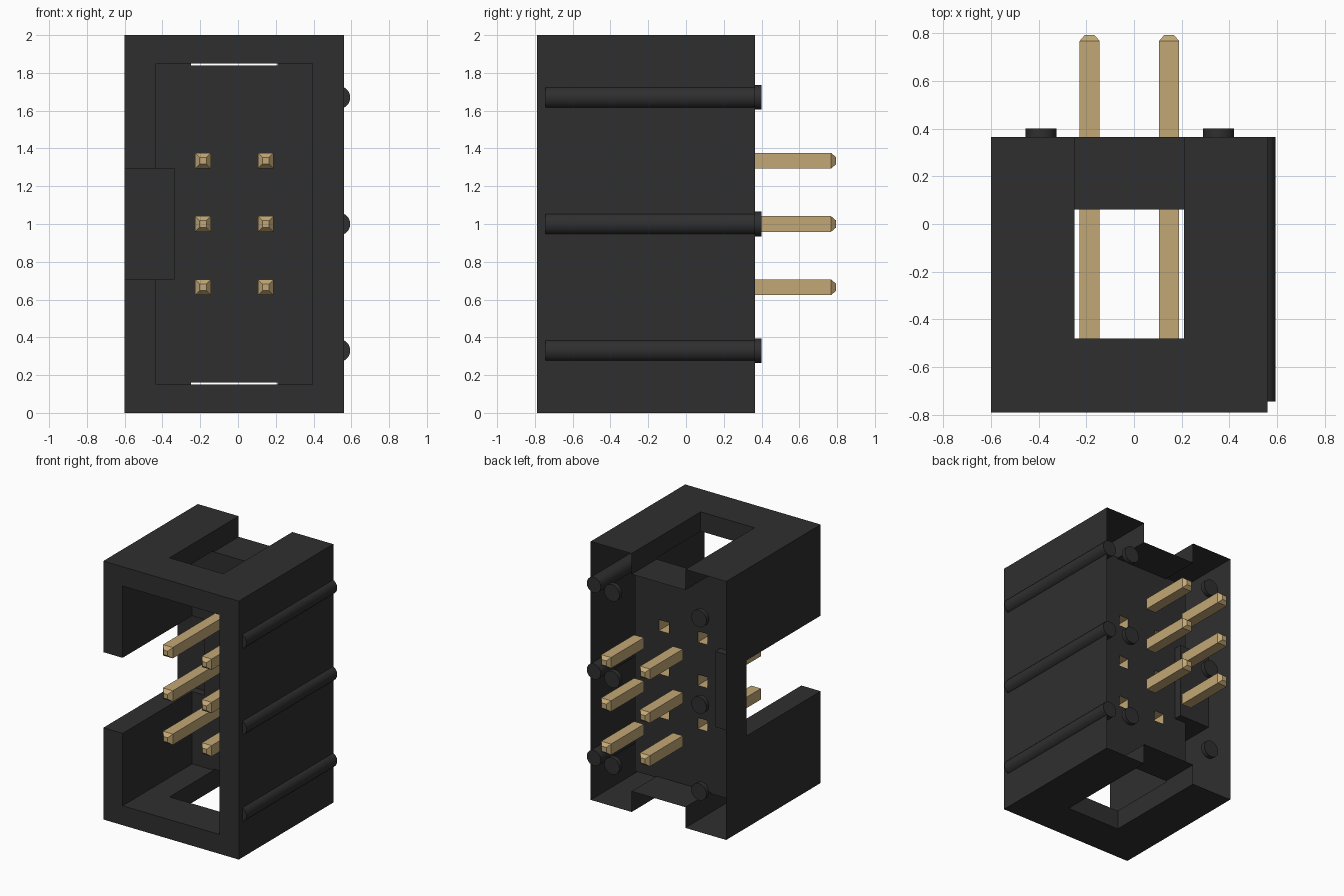
import bpy, bmesh, math
from mathutils import Matrix, Vector

if "Cube" in bpy.data.objects:
    bpy.data.objects.remove(bpy.data.objects["Cube"])


def material(name, rgb):
    m = bpy.data.materials.new(name)
    m.use_nodes = True
    m.diffuse_color = (*rgb, 1)
    bsdf = next(n for n in m.node_tree.nodes if n.type == 'BSDF_PRINCIPLED')
    bsdf.inputs["Base Color"].default_value = (*rgb, 1)
    return m


BLACK = material("black plastic", (0.028, 0.028, 0.028))
GOLD = material("gold metal", (0.54, 0.39, 0.18))


def add_object(name, bm, mat):
    mesh = bpy.data.meshes.new(name)
    bm.to_mesh(mesh)
    bm.free()
    ob = bpy.data.objects.new(name, mesh)
    bpy.context.collection.objects.link(ob)
    mesh.materials.append(mat)
    return ob


def activate(ob):
    bpy.ops.object.select_all(action='DESELECT')
    ob.select_set(True)
    bpy.context.view_layer.objects.active = ob


def box(name, x, y, z, mat=BLACK):
    bm = bmesh.new()
    bmesh.ops.create_cube(bm, size=1)
    for v in bm.verts:
        v.co = Vector([(r[0] + r[1]) / 2 + c * (r[1] - r[0])
                       for c, r in zip(v.co, (x, y, z))])
    return add_object(name, bm, mat)


def cylinder_y(name, x, z, radius, y0, y1):
    bm = bmesh.new()
    place = Matrix.Translation((x, (y0 + y1) / 2, z)) @ Matrix.Rotation(math.pi / 2, 4, 'X')
    bmesh.ops.create_cone(bm, cap_ends=True, segments=32, radius1=radius,
                          radius2=radius, depth=y1 - y0, matrix=place)
    ob = add_object(name, bm, BLACK)
    activate(ob)
    bpy.ops.object.shade_smooth_by_angle(angle=math.radians(35))


def pin(name, x, z, sections):
    """Square pin open at its root, lofted through (y, half width) sections."""
    bm = bmesh.new()
    rings = [[bm.verts.new((x + h * sx, y, z + h * sz))
              for sx, sz in ((-1, -1), (1, -1), (1, 1), (-1, 1))] for y, h in sections]
    for a, b in zip(rings, rings[1:]):
        for i in range(4):
            j = (i + 1) % 4
            bm.faces.new((a[i], a[j], b[j], b[i]))
    bm.faces.new(rings[-1])
    # Make every side face away from the pin axis
    direction = 1 if sections[-1][0] > sections[0][0] else -1
    bm.normal_update()
    for f in bm.faces:
        c = f.calc_center_median()
        out = Vector((c.x - x, 0, c.z - z))
        if out.length < 1e-4:
            out = Vector((0, direction, 0))
        if f.normal.dot(out) < 0:
            f.normal_flip()
    add_object(name, bm, GOLD)


PIN_HALF = 0.042
BACK, FLOOR = 0.365, 0.06
pins = [(x, z) for x in (-0.186, 0.147) for z in (0.665, 1.0, 1.335)]

# Housing: block with cavity, key slot, end channels and pin holes cut out
housing = box("housing", (-0.6, 0.56), (-0.79, BACK), (0, 2))
cuts = [
    ((-0.435, 0.395), (-1, FLOOR), (0.15, 1.85)),
    ((-1, -0.335), (-1, 0.12), (0.71, 1.295)),
    ((-0.25, 0.21), (-0.48, 1), (1.84, 3)),
    ((-0.25, 0.21), (-0.48, 1), (-1, 0.16)),
]
cuts += [((x - PIN_HALF, x + PIN_HALF), (0, 1), (z - PIN_HALF, z + PIN_HALF))
         for x, z in pins]
for c in cuts:
    cutter = box("cutter", *c)
    cutter.hide_render = True
    mod = housing.modifiers.new("cut", 'BOOLEAN')
    mod.operation = 'DIFFERENCE'
    mod.solver = 'EXACT'
    mod.object = cutter
    activate(housing)
    bpy.ops.object.modifier_apply(modifier=mod.name)
    bpy.data.objects.remove(cutter)

# The housing is an open shell behind: drop the back face and the hole tunnels
bm = bmesh.new()
bm.from_mesh(housing.data)


def unwanted(f):
    if all(v.co.y > BACK - 0.001 for v in f.verts):
        return True
    return any(all(v.co.y > FLOOR - 0.01 and abs(v.co.x - x) < PIN_HALF + 0.002
                   and abs(v.co.z - z) < PIN_HALF + 0.002 for v in f.verts)
               for x, z in pins)


bmesh.ops.delete(bm, geom=[f for f in bm.faces if unwanted(f)], context='FACES')
bm.to_mesh(housing.data)
bm.free()

# Contact pins inside the cavity and solder pins behind
for i, (x, z) in enumerate(pins, 1):
    pin(f"contact_pin_{i}", x, z, [(FLOOR, PIN_HALF), (-0.592, PIN_HALF), (-0.62, 0.018)])
    pin(f"solder_pin_{i}", x, z, [(BACK, PIN_HALF), (0.767, PIN_HALF), (0.793, 0.02)])

# Side ribs and rear stand-off pads
for i, z in enumerate((0.33, 1.0, 1.67), 1):
    cylinder_y(f"side_rib_{i}", 0.534, z, 0.06, -0.745, BACK)
    cylinder_y(f"left_pad_{i}", 0.355, z, 0.065, BACK, 0.4)
    cylinder_y(f"right_pad_{i}", -0.39, z, 0.065, BACK, 0.4)
